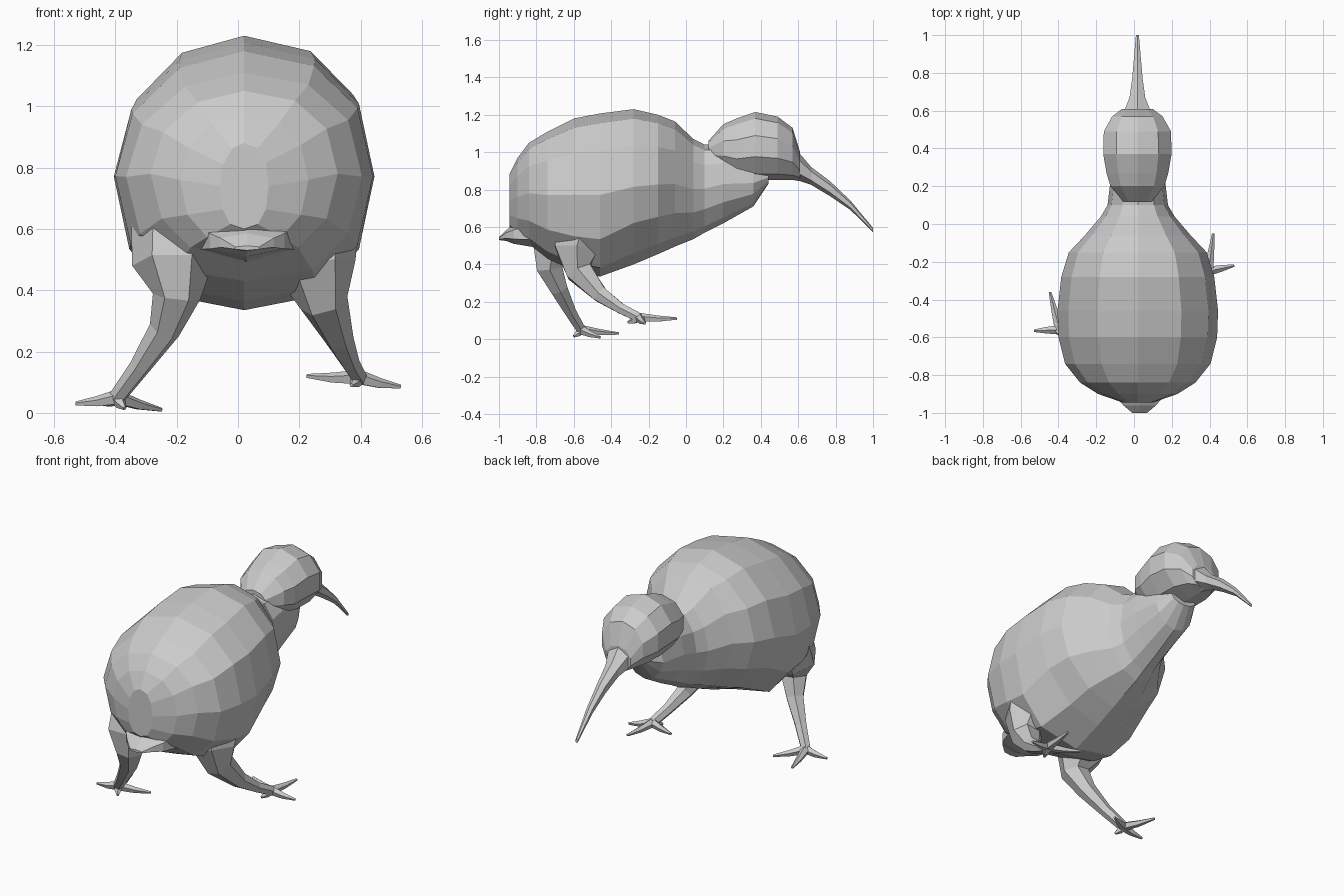
import bpy, bmesh, math
from mathutils import Vector

if "Cube" in bpy.data.objects:
    bpy.data.objects.remove(bpy.data.objects["Cube"])

grey = bpy.data.materials.new("soft grey")
grey.diffuse_color = (0.6, 0.6, 0.6, 1)
grey.use_nodes = True
grey.node_tree.nodes["Principled BSDF"].inputs["Base Color"].default_value = grey.diffuse_color


def loft(name, rings):
    """Skin a list of equal-sized point rings and cap both ends."""
    bm = bmesh.new()
    rows = [[bm.verts.new(p) for p in r] for r in rings]
    n = len(rows[0])
    for a, b in zip(rows, rows[1:]):
        for i in range(n):
            j = (i + 1) % n
            bm.faces.new((a[i], a[j], b[j], b[i]))
    bm.faces.new(rows[0])
    bm.faces.new(rows[-1])
    bmesh.ops.recalc_face_normals(bm, faces=bm.faces)
    me = bpy.data.meshes.new(name)
    bm.to_mesh(me)
    bm.free()
    me.materials.append(grey)
    ob = bpy.data.objects.new(name, me)
    bpy.context.collection.objects.link(ob)
    return ob


def power(v, e):
    return math.copysign(abs(v) ** e, v)


def upright(y, top, bottom, w, n=12, x0=0.02, bulge=lambda s, c: 1):
    """Oval ring across y from its top, bottom and half width; bulge < 1 squares it."""
    mid, h = (top + bottom) / 2, (top - bottom) / 2
    ring = []
    for i in range(n):
        t = 2 * math.pi * i / n
        s, c = math.sin(t), math.cos(t)
        e = bulge(s, c)
        ring.append((x0 + w * power(s, e), y, mid + h * power(c, e)))
    return ring


def limb(name, path, n=6):
    """Tapered tube through (x, y, z, radius) points, without twist."""
    pts = [Vector(p[:3]) for p in path]
    whole = pts[-1] - pts[0]
    side = Vector((0, 0, 1)) if abs(whole.z) < 0.2 else Vector((1, 0, 0))
    rings = []
    for k, p in enumerate(path):
        d = (pts[min(k + 1, len(pts) - 1)] - pts[max(k - 1, 0)]).normalized()
        v = d.cross(side).normalized()
        u = v.cross(d)
        rings.append([pts[k] + p[3] * (u * math.cos(t) + v * math.sin(t))
                      for t in (2 * math.pi * i / n for i in range(n))])
    return loft(name, rings)


def rump(s, c):
    """Flattened belly and full right shoulder."""
    if c < -0.6:
        return 0.8
    return 0.88 if c < -0.01 or s > 0.01 else 1.0


def breast(s, c):
    """Keel-like underside."""
    return 1.1 if c < -0.01 else (0.9 if s > 0.01 else 1.0)


# Body running forward into the throat: y, top, bottom, half width
loft("body", [upright(*r, bulge=rump if r[0] < -0.3 else breast) for r in (
    (-0.945, 0.88, 0.60, 0.08), (-0.90, 0.97, 0.55, 0.21), (-0.84, 1.05, 0.51, 0.305),
    (-0.74, 1.11, 0.43, 0.385), (-0.60, 1.18, 0.365, 0.42), (-0.46, 1.207, 0.335, 0.425),
    (-0.28, 1.23, 0.40, 0.405), (-0.15, 1.20, 0.455, 0.365), (-0.06, 1.165, 0.495, 0.28),
    (0.04, 1.07, 0.535, 0.195), (0.10, 1.04, 0.57, 0.16), (0.20, 1.04, 0.62, 0.148),
    (0.36, 0.96, 0.71, 0.125), (0.44, 0.90, 0.83, 0.08))])

# Head
loft("head", [upright(*r, 10, 0.018) for r in (
    (0.12, 1.06, 0.95, 0.08), (0.20, 1.15, 0.89, 0.15), (0.27, 1.18, 0.85, 0.172),
    (0.37, 1.215, 0.85, 0.19), (0.49, 1.19, 0.85, 0.187), (0.57, 1.13, 0.85, 0.14),
    (0.61, 1.00, 0.85, 0.085))])

# Long drooping beak
loft("beak", [upright(*r, 6, 0.018) for r in (
    (0.58, 1.01, 0.85, 0.09), (0.61, 0.99, 0.845, 0.075), (0.67, 0.92, 0.825, 0.048),
    (0.77, 0.845, 0.765, 0.032), (0.88, 0.74, 0.69, 0.021), (1.0, 0.595, 0.572, 0.009))])

# Stubby tail
loft("tail", [upright(*r, 6, 0.03) for r in (
    (-0.80, 0.66, 0.49, 0.19), (-0.92, 0.61, 0.51, 0.14), (-0.96, 0.585, 0.525, 0.10),
    (-1.0, 0.545, 0.53, 0.045))])

# Legs in mid-stride, each with its own path and toe tips
strides = {
    "right": ([(0.235, -0.54, 0.66, 0.16), (0.25, -0.585, 0.48, 0.135),
               (0.28, -0.57, 0.36, 0.08), (0.33, -0.46, 0.24, 0.048),
               (0.365, -0.35, 0.165, 0.032), (0.395, -0.25, 0.115, 0.028)],
              {"middle": (0.42, -0.05, 0.11), "outer": (0.53, -0.22, 0.085),
               "inner": (0.225, -0.18, 0.12), "rear": (0.37, -0.31, 0.09)}),
    "left": ([(-0.20, -0.64, 0.66, 0.15), (-0.215, -0.71, 0.48, 0.13),
              (-0.20, -0.73, 0.38, 0.078), (-0.24, -0.68, 0.27, 0.052),
              (-0.32, -0.62, 0.15, 0.035), (-0.395, -0.56, 0.05, 0.028)],
             {"middle": (-0.445, -0.36, 0.03), "outer": (-0.53, -0.565, 0.03),
              "inner": (-0.25, -0.46, 0.01), "rear": (-0.37, -0.60, 0.015)}),
}
for side, (path, toes) in strides.items():
    limb(side + "_leg", path)
    ankle = Vector(path[-1][:3])
    for toe, tip in toes.items():
        tip = Vector(tip)
        mid = ankle.lerp(tip, 0.5) - Vector((0, 0, 0.004))
        limb(f"{side}_{toe}_toe", [(*ankle, 0.026), (*mid, 0.018), (*tip, 0.007)], 5)
